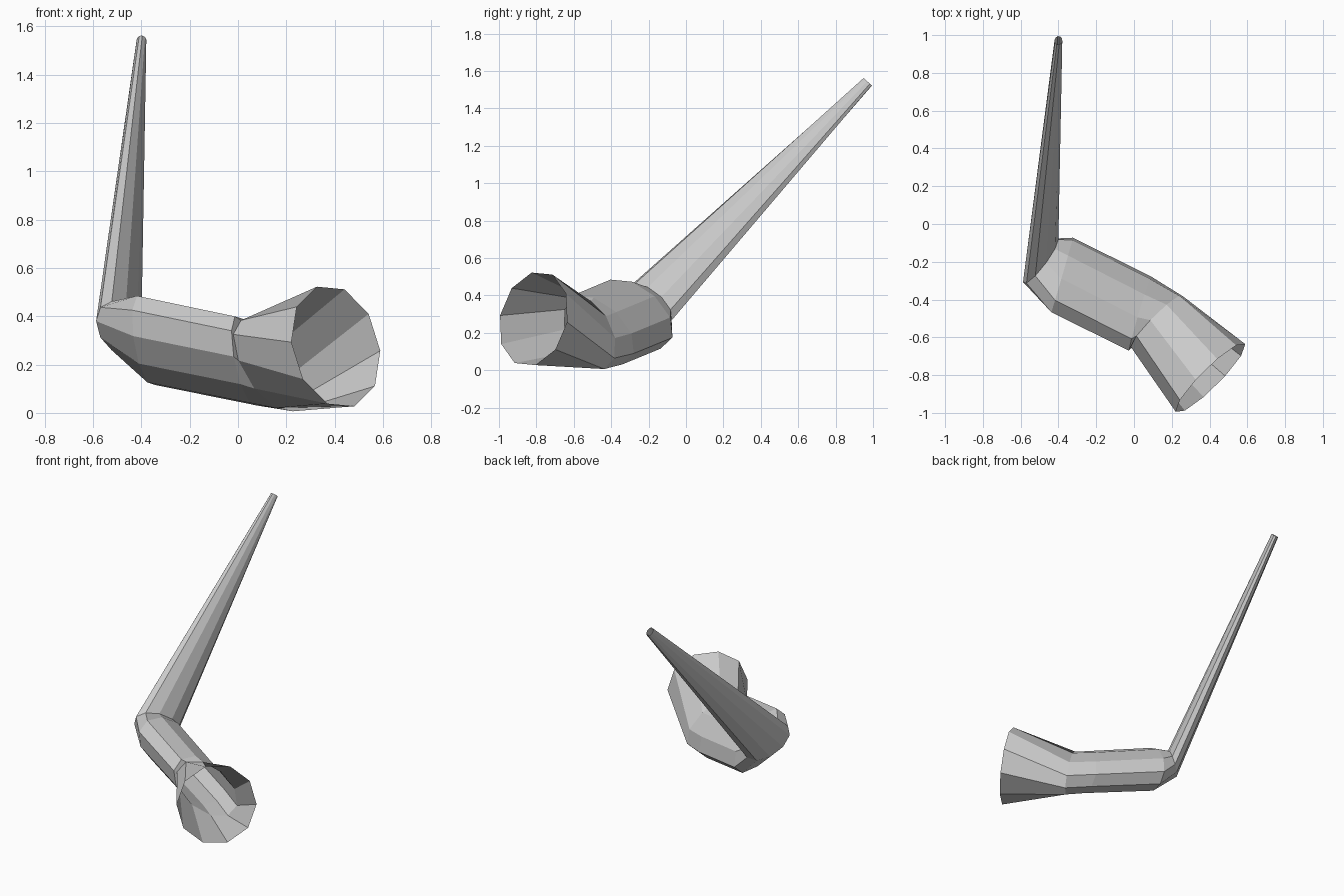
import bpy, bmesh
from math import sin, cos, radians
from mathutils import Vector

if "Cube" in bpy.data.objects:
    bpy.data.objects.remove(bpy.data.objects["Cube"])

SIDES = 10

# Cross-sections from mouth to tip: centre, two half-axes of the ellipse
rings = [
    ((0.405, -0.815, 0.275), (0.182, 0.182, 0.0), (-0.035, 0.035, 0.255)),      # flared mouth
    ((0.12, -0.515, 0.195), (0.14, 0.135, -0.12), (0.0, 0.04, 0.15)),           # bend, front
    ((0.033, -0.475, 0.215), (0.06, 0.198, -0.115), (0.0, 0.03, 0.15)),         # bend, back
    ((-0.38, -0.27, 0.30), (0.058, 0.2, -0.115), (0.01, 0.03, 0.15)),           # elbow, front
    ((-0.494, -0.195, 0.352), (0.079, 0.12, -0.08), (0.05, 0.02, 0.075)),       # elbow, back
    ((-0.40, 0.972, 1.542), (0.01, 0.02, -0.018), (0.018, -0.011, 0.010)),      # narrow tip
]


def add_ring(bm, centre, u, v):
    c, u, v = Vector(centre), Vector(u), Vector(v)
    angles = [radians(360 * i / SIDES - 4) for i in range(SIDES)]
    return [bm.verts.new(c + u * cos(a) + v * sin(a)) for a in angles]


# Bent horn: open thin-walled tube skinned through the rings
bm = bmesh.new()
loops = [add_ring(bm, *r) for r in rings]
for a, b in zip(loops, loops[1:]):
    for i in range(SIDES):
        j = (i + 1) % SIDES
        bm.faces.new((a[i], a[j], b[j], b[i]))
bmesh.ops.recalc_face_normals(bm, faces=bm.faces)

mesh = bpy.data.meshes.new("bent_horn")
bm.to_mesh(mesh)
bm.free()
horn = bpy.data.objects.new("bent_horn", mesh)
bpy.context.collection.objects.link(horn)
